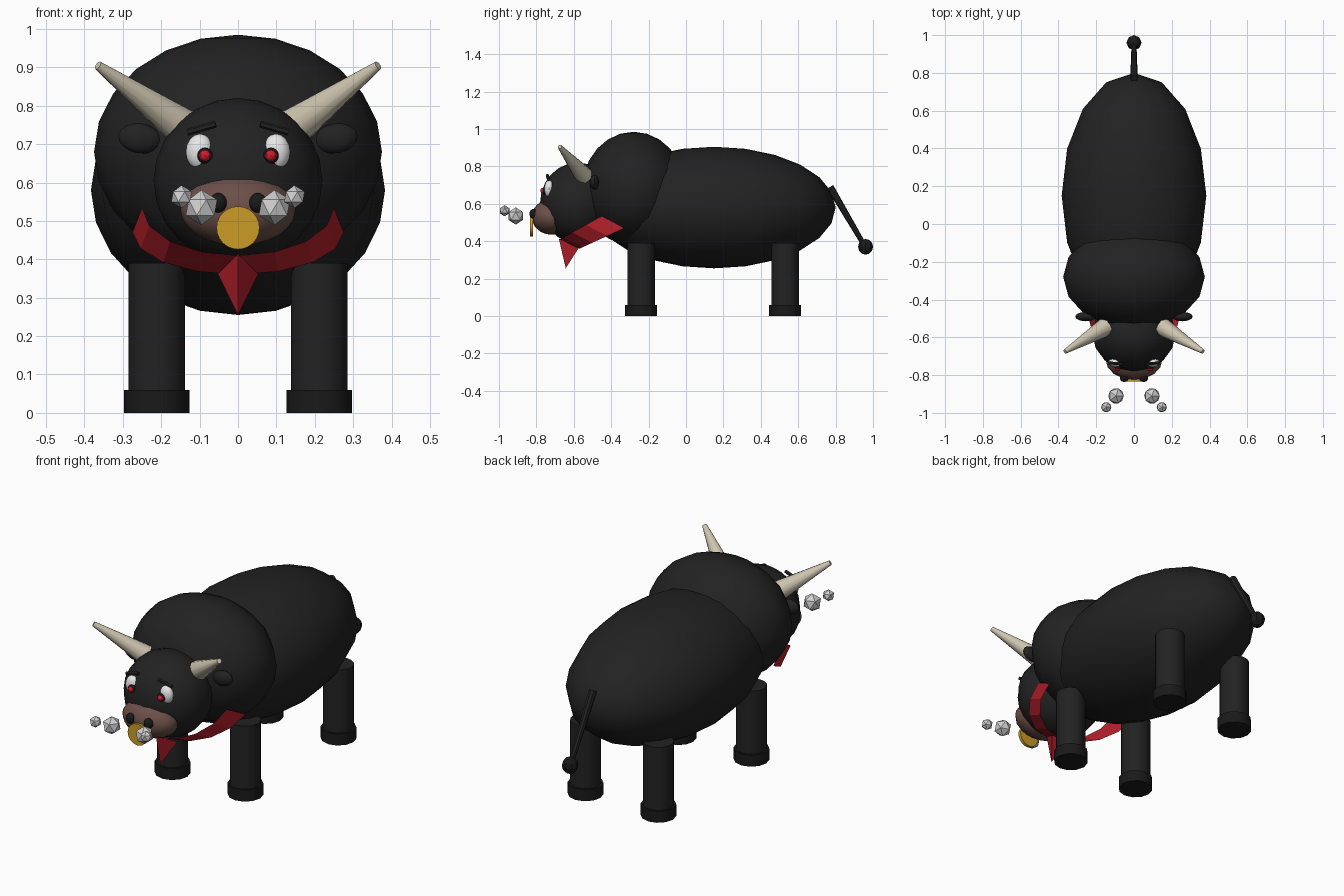
import bpy, bmesh, math
from mathutils import Vector

if "Cube" in bpy.data.objects:
    bpy.data.objects.remove(bpy.data.objects["Cube"])


def mat(name, r, g, b):
    m = bpy.data.materials.new(name)
    m.diffuse_color = (r, g, b, 1)
    m.use_nodes = True
    m.node_tree.nodes["Principled BSDF"].inputs["Base Color"].default_value = m.diffuse_color
    return m


HIDE = mat("black hide", 0.016, 0.016, 0.016)
BLACK = mat("hoof black", 0.010, 0.010, 0.010)
BROWN = mat("muzzle brown", 0.15, 0.078, 0.064)
HORN = mat("horn ivory", 0.62, 0.56, 0.43)
RED = mat("scarf red", 0.46, 0.014, 0.024)
EYE_RED = mat("eye red", 0.62, 0.012, 0.025)
WHITE = mat("eye white", 0.85, 0.85, 0.85)
GOLD = mat("ring gold", 0.60, 0.33, 0.02)
GREY = mat("breath grey", 0.62, 0.62, 0.62)


def finish(name, material, smooth=True):
    o = bpy.context.object
    o.name = name
    o.data.materials.append(material)
    if smooth:
        bpy.ops.object.shade_smooth_by_angle(angle=math.radians(40))
    return o


def ball(name, loc, radii, material, seg=16, rings=12, rot=(0, 0, 0), smooth=True):
    bpy.ops.mesh.primitive_uv_sphere_add(segments=seg, ring_count=rings, radius=1,
                                         location=loc, rotation=rot)
    bpy.context.object.scale = radii
    bpy.ops.object.transform_apply(location=False, rotation=False, scale=True)
    return finish(name, material, smooth)


def rod(name, a, b, r1, r2, material, sides=12):
    a, b = Vector(a), Vector(b)
    d = b - a
    bpy.ops.mesh.primitive_cone_add(vertices=sides, radius1=r1, radius2=r2, depth=d.length,
                                    location=(a + b) / 2,
                                    rotation=d.to_track_quat('Z', 'Y').to_euler())
    return finish(name, material)


# Trunk
ball("body", (0, 0.15, 0.58), (0.383, 0.65, 0.325), HIDE)
ball("shoulder_hump", (0, -0.28, 0.68), (0.375, 0.275, 0.305), HIDE)
ball("head", (0, -0.58, 0.605), (0.22, 0.20, 0.215), HIDE)
ball("muzzle", (0, -0.72, 0.53), (0.15, 0.105, 0.095), BROWN)

# Nose ring plate
rod("nose_ring", (0, -0.834, 0.482), (0, -0.818, 0.482), 0.056, 0.056, GOLD, 24)

# Tail with tuft
rod("tail", (0, 0.77, 0.69), (0, 0.955, 0.375), 0.02, 0.013, HIDE, 8)
ball("tail_tuft", (0, 0.96, 0.37), (0.04, 0.04, 0.042), BLACK, 8, 6, smooth=False)

for s, side in ((-1, "right"), (1, "left")):
    # Legs and hooves
    for y, end in ((-0.24, "front"), (0.53, "hind")):
        x = s * 0.2115
        rod(f"{end}_leg_{side}", (x, y, 0.03), (x, y, 0.39), 0.074, 0.074, HIDE, 16)
        rod(f"{end}_hoof_{side}", (x, y, 0), (x, y, 0.06), 0.085, 0.085, BLACK, 12)
    # Horns and ears
    rod(f"horn_{side}", (s * 0.15, -0.545, 0.748), (s * 0.365, -0.675, 0.905),
        0.05, 0.012, HORN)
    ball(f"ear_{side}", (s * 0.255, -0.49, 0.715), (0.057, 0.025, 0.039), HIDE, 12, 8,
         rot=(0, -s * 0.15, 0))
    # Eyes
    ball(f"eye_{side}", (s * 0.099, -0.732, 0.68), (0.037, 0.026, 0.047), WHITE, 12, 8)
    ball(f"iris_{side}", (s * 0.086, -0.754, 0.67), (0.021, 0.016, 0.021), BLACK, 10, 8)
    ball(f"pupil_{side}", (s * 0.086, -0.765, 0.67), (0.015, 0.014, 0.015), EYE_RED, 8, 6)
    # Eyebrows
    rod(f"eyebrow_{side}", (s * 0.058, -0.742, 0.752), (s * 0.132, -0.735, 0.731),
        0.009, 0.009, HIDE, 6)
    # Nostrils
    ball(f"nostril_{side}", (s * 0.052, -0.815, 0.547), (0.024, 0.022, 0.026), BLACK, 10, 8)
    # Puffs of breath
    for label, loc, r in (("big", (s * 0.095, -0.91, 0.535), 0.046),
                          ("small", (s * 0.147, -0.97, 0.563), 0.03)):
        bpy.ops.mesh.primitive_ico_sphere_add(subdivisions=1, radius=r, location=loc)
        finish(f"breath_{label}_{side}", GREY, False)

# Neckerchief: curved band under the neck with a folded point in front
bm = bmesh.new()
upper, lower = [], []
N = 8
for i in range(N + 1):
    a = math.pi * (i / N - 0.5)
    sn, c = math.sin(a), math.cos(a)
    upper.append(bm.verts.new((0.25 * sn, -0.45 - 0.225 * c, 0.535 - 0.125 * c)))
    lower.append(bm.verts.new((0.275 * sn, -0.33 - 0.24 * c, 0.47 - 0.11 * c)))
for i in range(N):
    bm.faces.new((upper[i], lower[i], lower[i + 1], upper[i + 1]))
top, tip, pl, pr = [bm.verts.new(p) for p in ((0, -0.68, 0.415), (0, -0.643, 0.255),
                                              (-0.053, -0.575, 0.362), (0.053, -0.575, 0.362))]
for f in ((top, pl, tip), (top, tip, pr), (pl, pr, tip)):
    bm.faces.new(f)
me = bpy.data.meshes.new("neckerchief")
bm.to_mesh(me)
bm.free()
me.materials.append(RED)
scarf = bpy.data.objects.new("neckerchief", me)
bpy.context.collection.objects.link(scarf)
